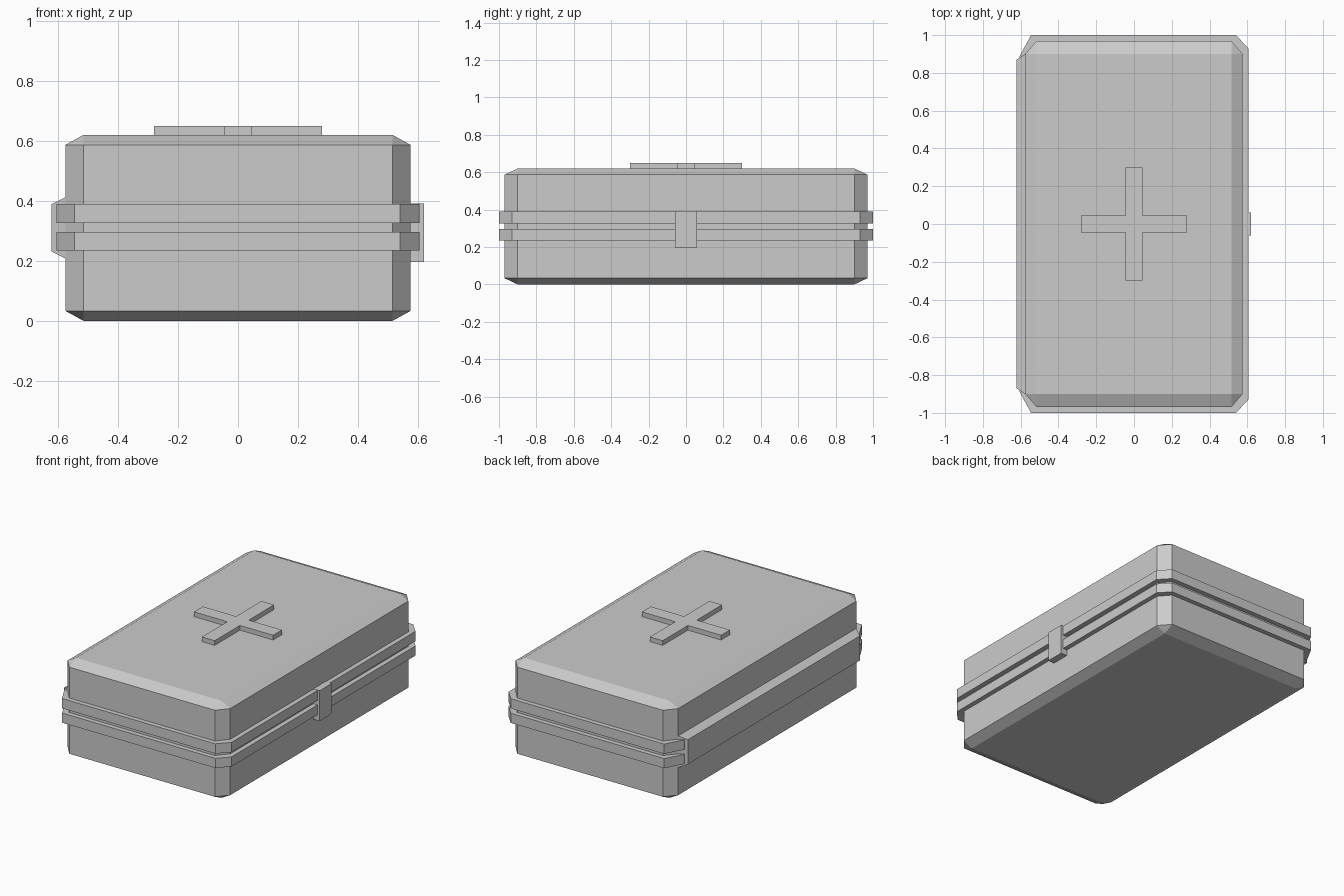
import bpy, bmesh

cube = bpy.data.objects.get("Cube")
if cube:
    bpy.data.objects.remove(cube, do_unlink=True)

grey = bpy.data.materials.new("plain_grey")
grey.use_nodes = True
COLOUR = (0.6, 0.6, 0.6, 1)
grey.diffuse_color = COLOUR
grey.node_tree.nodes["Principled BSDF"].inputs["Base Color"].default_value = COLOUR


def finish(name, bm):
    bmesh.ops.recalc_face_normals(bm, faces=bm.faces)
    mesh = bpy.data.meshes.new(name)
    bm.to_mesh(mesh)
    bm.free()
    mesh.materials.append(grey)
    obj = bpy.data.objects.new(name, mesh)
    bpy.context.collection.objects.link(obj)
    return obj


def prism(name, outline, z0, z1):
    """Extrude a flat outline from z0 up to z1."""
    bm = bmesh.new()
    face = bm.faces.new([bm.verts.new((x, y, z0)) for x, y in outline])
    top = bmesh.ops.extrude_face_region(bm, geom=[face])["geom"]
    verts = [v for v in top if isinstance(v, bmesh.types.BMVert)]
    bmesh.ops.translate(bm, verts=verts, vec=(0, 0, z1 - z0))
    return finish(name, bm)


def box(name, x0, x1, y, z0, z1):
    return prism(name, [(x0, -y), (x1, -y), (x1, y), (x0, y)], z0, z1)


def chamfered_box(name, half, inset, z_mid):
    """Box with one flat chamfer on every edge: the hull of its six faces."""
    bm = bmesh.new()
    for axis in range(3):
        size = [h if i == axis else h - c
                for i, (h, c) in enumerate(zip(half, inset))]
        for sx in (-1, 1):
            for sy in (-1, 1):
                for sz in (-1, 1):
                    bm.verts.new((sx * size[0], sy * size[1], z_mid + sz * size[2]))
    bmesh.ops.convex_hull(bm, input=bm.verts)
    bmesh.ops.dissolve_limit(bm, angle_limit=0.01, verts=bm.verts, edges=bm.edges)
    return finish(name, bm)


# Case body
chamfered_box("case_body", (0.575, 0.97, 0.31), (0.06, 0.07, 0.033), 0.31)

# Rims of the lid and base, with longer corner cuts on the hinge side
half_rim = [(-0.605, 0.89), (-0.545, 1.0), (0.54, 1.0), (0.605, 0.93)]
rim = half_rim + [(x, -y) for x, y in reversed(half_rim)]
prism("base_rim", rim, 0.235, 0.297)
prism("lid_rim", rim, 0.327, 0.39)

# Hinge strip on the right side, tapering outward
hinge = box("hinge_strip", -0.622, -0.575, 0.90, 0.208, 0.412)
for v in hinge.data.vertices:
    if v.co.x < -0.6:
        v.co.y *= 0.967
        v.co.z = 0.31 + (v.co.z - 0.31) * 0.77

# Latch on the left side
box("latch", 0.56, 0.62, 0.06, 0.197, 0.392)

# Raised cross on the lid
a, lx, ly = 0.045, 0.28, 0.30
quarter = [(lx, a), (a, a), (a, ly)]
right = [(x, -y) for x, y in reversed(quarter)] + quarter
cross = right + [(-x, -y) for x, y in right]
prism("lid_cross", cross, 0.615, 0.65)
